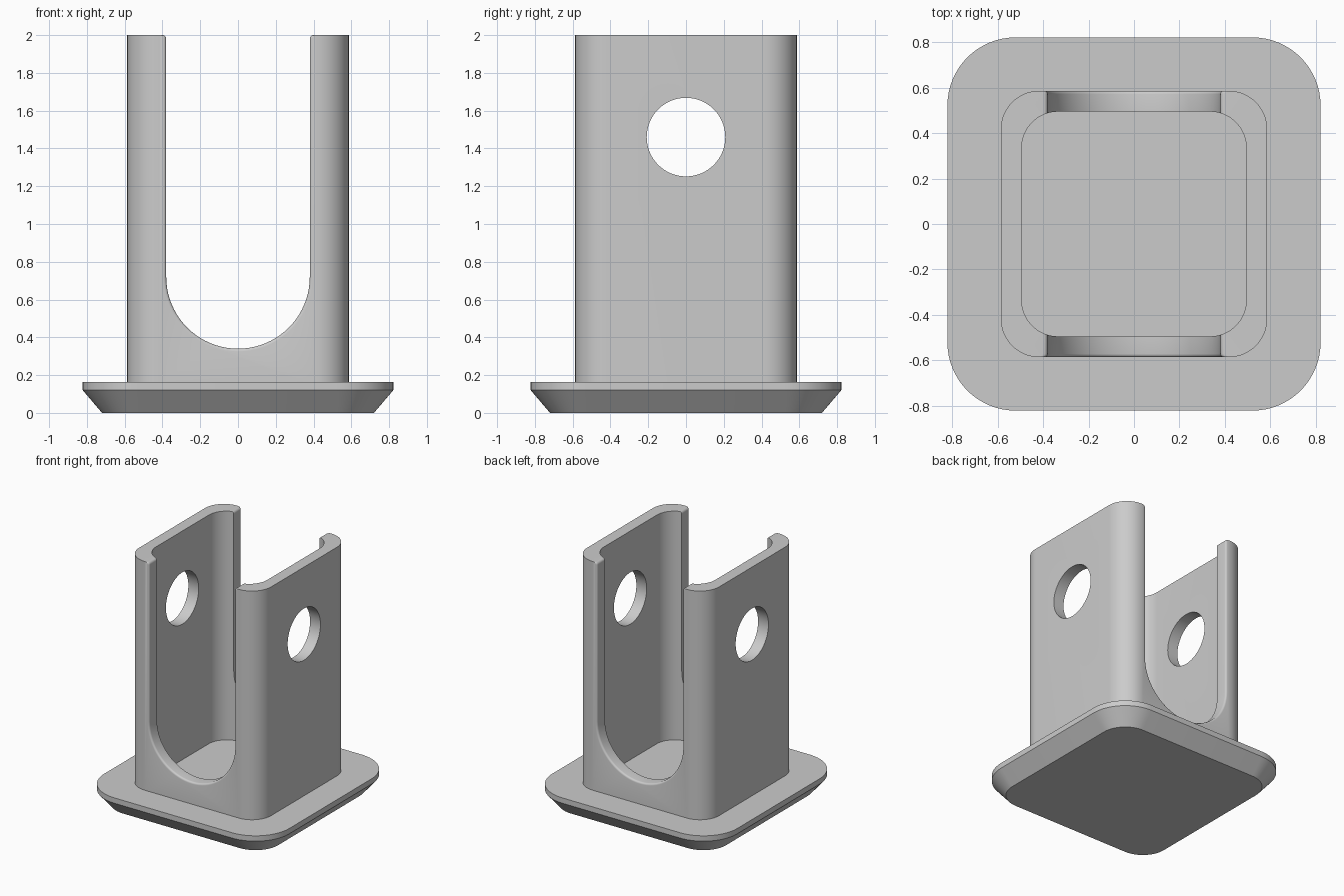
import bpy, bmesh
from math import sin, cos, pi, radians

if "Cube" in bpy.data.objects:
    bpy.data.objects.remove(bpy.data.objects["Cube"], do_unlink=True)

grey = bpy.data.materials.new("plain grey")
grey.use_nodes = True
colour = (0.6, 0.6, 0.6, 1)
grey.diffuse_color = colour
grey.node_tree.nodes["Principled BSDF"].inputs["Base Color"].default_value = colour


def rounded_square(half, radius, z, steps=16):
    """Outline of a square with rounded corners at height z."""
    c = half - radius
    points = []
    for quarter, (sx, sy) in enumerate([(1, 1), (-1, 1), (-1, -1), (1, -1)]):
        for i in range(steps + 1):
            a = (quarter + i / steps) * pi / 2
            points.append((sx * c + radius * cos(a), sy * c + radius * sin(a), z))
    return points


def slot_outline(y, grow=0.0, steps=40):
    """U-shaped outline, flared slightly where it meets the rim."""
    r, flare = 0.38 + grow, 0.02
    arc = [(r * cos(pi + pi * i / steps), y, 0.72 + r * sin(pi + pi * i / steps))
           for i in range(steps + 1)]
    lip = [(r + flare * (1 - cos(a)), y, 2 - flare + flare * sin(a))
           for a in (i * pi / 12 for i in range(7))]
    right = lip + [(r + flare, y, 2.2)]
    left = [(-x, yy, z) for x, yy, z in reversed(right)]
    return arc + right + left


def loft(name, outlines, closed=False):
    """Skin matching outlines, capping the ends or joining them in a loop."""
    bm = bmesh.new()
    rings = [[bm.verts.new(p) for p in outline] for outline in outlines]
    pairs = list(zip(rings, rings[1:]))
    if closed:
        pairs.append((rings[-1], rings[0]))
    else:
        bm.faces.new(rings[0])
        bm.faces.new(rings[-1])
    for a, b in pairs:
        for i in range(len(a)):
            j = (i + 1) % len(a)
            bm.faces.new((a[i], a[j], b[j], b[i]))
    bmesh.ops.recalc_face_normals(bm, faces=bm.faces)
    mesh = bpy.data.meshes.new(name)
    bm.to_mesh(mesh)
    bm.free()
    mesh.materials.append(grey)
    obj = bpy.data.objects.new(name, mesh)
    bpy.context.collection.objects.link(obj)
    return obj


def smooth(obj):
    bpy.ops.object.select_all(action="DESELECT")
    obj.select_set(True)
    bpy.context.view_layer.objects.active = obj
    bpy.ops.object.shade_smooth_by_angle(angle=radians(30))


# Base plate with a sloping underside
base = loft("base_plate", [
    rounded_square(0.72, 0.2, 0),
    rounded_square(0.822, 0.3, 0.12),
    rounded_square(0.822, 0.3, 0.163)])
smooth(base)

# Hollow square socket
outer, inner = (0.587, 0.17), (0.495, 0.16)
socket = loft("socket", [
    rounded_square(*outer, 0.14), rounded_square(*outer, 2),
    rounded_square(*inner, 2), rounded_square(*inner, 0.14)], closed=True)

# Slot cutter, widening at the outer faces to round the slot edges
edge = 0.015
steps = [(0.587 - edge + edge * sin(a), edge * (1 - cos(a)))
         for a in (i * pi / 8 for i in range(5))]
half = steps + [(0.7, edge)]
sections = [(-y, g) for y, g in reversed(half)] + half
slot = loft("slot_cutter", [slot_outline(y, g) for y, g in sections])

# Round pin hole through both side walls
bpy.ops.mesh.primitive_cylinder_add(vertices=64, radius=0.208, depth=2,
                                    location=(0, 0, 1.46), rotation=(0, pi / 2, 0))
pin_hole = bpy.context.object
pin_hole.name = "pin_hole_cutter"
pin_hole.data.materials.append(grey)

for cutter in (slot, pin_hole):
    cut = socket.modifiers.new(cutter.name, "BOOLEAN")
    cut.operation = "DIFFERENCE"
    cut.solver = "EXACT"
    cut.object = cutter
    cutter.hide_render = True
    cutter.hide_set(True)

# Apply the cuts, then shade the finished walls
bpy.context.view_layer.update()
cut_mesh = bpy.data.meshes.new_from_object(
    socket.evaluated_get(bpy.context.evaluated_depsgraph_get()))
socket.modifiers.clear()
socket.data = cut_mesh
for cutter in (slot, pin_hole):
    bpy.data.objects.remove(cutter, do_unlink=True)
smooth(socket)
